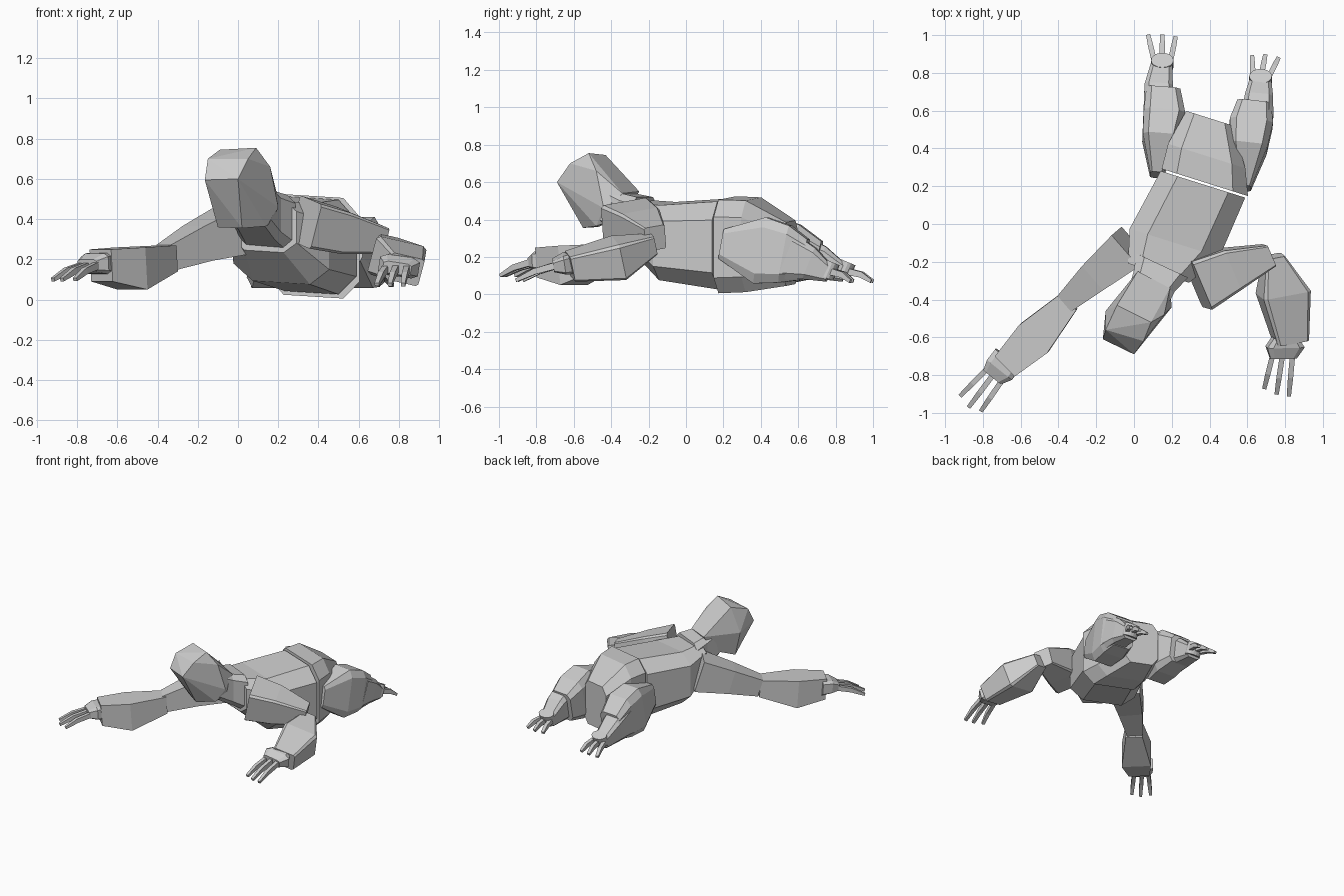
import bpy, bmesh
from mathutils import Vector

UP = Vector((0, 0, 1))


def finish(name, bm):
    bmesh.ops.recalc_face_normals(bm, faces=bm.faces[:])
    me = bpy.data.meshes.new(name)
    bm.to_mesh(me)
    bm.free()
    ob = bpy.data.objects.new(name, me)
    bpy.context.collection.objects.link(ob)
    return ob


def loft(name, stations, lat=None, up=None, c=0.4):
    """Chamfered-box sections (x, y, z, half width, half height) joined along a path."""
    d = (Vector(stations[-1][:3]) - Vector(stations[0][:3])).normalized()
    lat = Vector(lat).normalized() if lat else d.cross(UP).normalized()
    up = up or lat.cross(d).normalized()
    k = 1 - c
    shape = [(1, k), (k, 1), (-k, 1), (-1, k), (-1, -k), (-k, -1), (k, -1), (1, -k)]
    if c == 0:
        shape = [(1, 1), (-1, 1), (-1, -1), (1, -1)]
    n = len(shape)
    bm = bmesh.new()
    rings = []
    for x, y, z, w, h in stations:
        rings.append([bm.verts.new(Vector((x, y, z)) + lat * (a * w) + up * (b * h)) for a, b in shape])
    for r, s in zip(rings, rings[1:]):
        for i in range(n):
            j = (i + 1) % n
            bm.faces.new((r[i], r[j], s[j], s[i]))
    bm.faces.new(rings[0])
    bm.faces.new(rings[-1])
    return finish(name, bm)


def hull(name, pts):
    bm = bmesh.new()
    for p in pts:
        bm.verts.new(p)
    res = bmesh.ops.convex_hull(bm, input=bm.verts[:])
    loose = {g for g in res["geom_interior"] if isinstance(g, bmesh.types.BMVert)}
    bmesh.ops.delete(bm, geom=list(loose), context='VERTS')
    bmesh.ops.dissolve_limit(bm, angle_limit=0.15, verts=bm.verts[:], edges=bm.edges[:])
    return finish(name, bm)


def digits(name, z0, z1, ends):
    """Thin bent fingers or toes from (x, y) root to (x, y) tip."""
    for i, (x0, y0, x1, y1) in enumerate(ends):
        xm, ym, zm = x0 * .45 + x1 * .55, y0 * .45 + y1 * .55, z0 * .4 + z1 * .6 + .015
        loft(f"{name}_{i + 1}", [(x0, y0, z0, .014, .018), (xm, ym, zm, .014, .016),
                                 (x1, y1, z1, .011, .009)], c=0)


# Torso, neck and pelvis
body_lat = (.95, -.3, -.06)
loft("chest", [(.365, .21, .27, .235, .235), (.215, -.1, .285, .25, .2),
               (.13, -.26, .37, .17, .13)], body_lat, UP, .4)
loft("neck", [(.15, -.22, .38, .15, .14), (.105, -.31, .42, .12, .12),
              (.06, -.42, .48, .11, .11)], (.9, -.42, 0), UP, .3)
loft("pelvis", [(.375, .22, .265, .24, .25), (.385, .36, .265, .215, .245),
                (.4, .56, .22, .13, .17)], body_lat, UP, .35)

# Raised, turned head
hull("head", [(-.165, -.61, .595), (0, -.69, .60), (-.09, -.43, .745), (.09, -.52, .755),
              (-.15, -.56, .70), (.05, -.62, .70), (-.10, -.47, .36), (.02, -.55, .355),
              (.14, -.48, .365), (.20, -.44, .46), (.16, -.48, .66), (.02, -.25, .55),
              (.19, -.34, .54), (-.15, -.46, .55), (-.02, -.33, .42), (.18, -.38, .40)])

# Arms
loft("stretched_upper_arm", [(-.02, -.12, .345, .11, .12), (-.2, -.27, .28, .085, .09),
                             (-.355, -.41, .21, .055, .065)], c=0)
loft("stretched_forearm", [(-.345, -.41, .205, .06, .065), (-.53, -.605, .155, .105, .105),
                           (-.68, -.75, .17, .075, .08)], c=0)
loft("stretched_hand", [(-.67, -.71, .18, .08, .055), (-.71, -.77, .18, .085, .05),
                        (-.75, -.81, .17, .06, .03)], c=.3)
loft("bent_upper_arm", [(.335, -.32, .385, .14, .115), (.5, -.24, .345, .115, .105),
                        (.715, -.165, .30, .06, .065)], (.38, -.9, -.16), c=.12)
loft("bent_forearm", [(.74, -.17, .27, .05, .05), (.79, -.36, .195, .13, .10),
                      (.83, -.62, .15, .085, .07)], (.96, .18, -.22), c=.15)
loft("bent_hand", [(.80, -.60, .17, .065, .055), (.80, -.65, .165, .10, .05),
                   (.79, -.71, .155, .07, .03)], (.98, .02, -.15), c=.3)
digits("stretched_finger", .17, .1, [(-.77, -.76, -.92, -.91), (-.74, -.79, -.875, -.97),
                                     (-.70, -.83, -.81, -.99)])
digits("bent_finger", .155, .075, [(.735, -.69, .69, -.87), (.785, -.7, .755, -.9),
                                   (.84, -.69, .82, -.91)])

# Legs, each built from thigh, shin, ankle disc and toes
legs = {
    "left": ([(.12, .26, .27, .035, .09), (.14, .45, .235, .095, .18),
              (.16, .58, .215, .11, .16), (.155, .71, .185, .09, .10)],
             [(.135, .58, .2, .085, .13), (.13, .72, .17, .075, .09), (.147, .85, .11, .055, .045)],
             (.15, .86), [(.105, .87, .075, 1.0), (.15, .88, .15, 1.0), (.195, .87, .22, .99)]),
    "right": ([(.585, .19, .27, .035, .08), (.605, .40, .235, .10, .18),
               (.62, .53, .215, .115, .155), (.635, .635, .185, .09, .11)],
              [(.65, .54, .2, .085, .13), (.66, .66, .165, .075, .09), (.67, .765, .11, .055, .045)],
              (.67, .775), [(.63, .78, .625, .89), (.675, .79, .695, .895), (.715, .78, .765, .88)]),
}
for side, (thigh, shin, (ax, ay), toes) in legs.items():
    loft(side + "_thigh", thigh, c=.3)
    loft(side + "_shin", shin, c=.3)
    bpy.ops.mesh.primitive_cylinder_add(vertices=16, radius=.06, depth=.09, location=(ax, ay - .01, .13),
                                        rotation=(-.4, 0, 0))
    bpy.context.object.name = side + "_ankle"
    bpy.context.object.scale = (1, .7, 1)
    digits(side + "_toe", .12, .07, toes)
